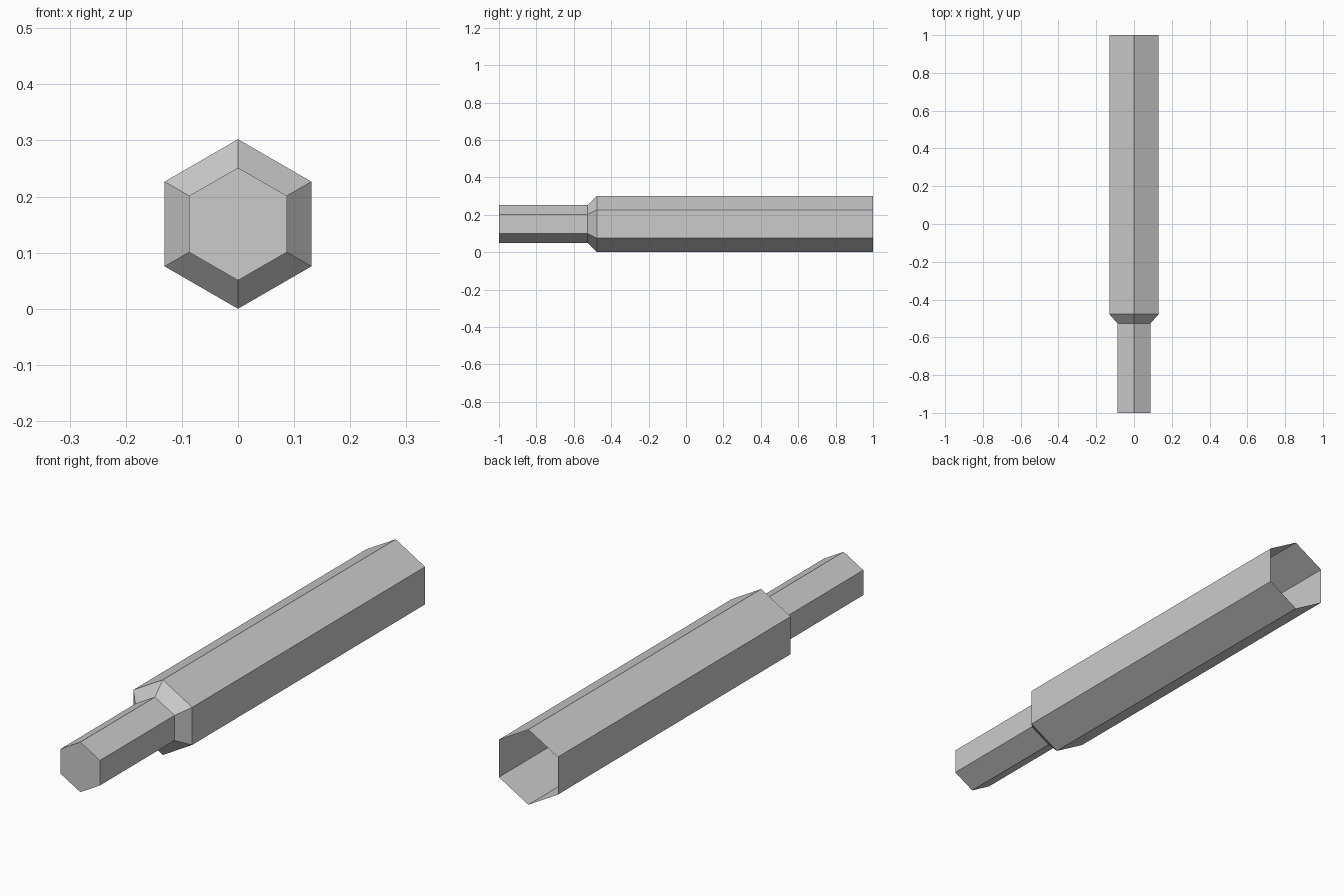
import bpy, bmesh
from math import sin, cos, pi

cube = bpy.data.objects.get("Cube")
if cube:
    bpy.data.objects.remove(cube, do_unlink=True)

# Plain grey metal
grey = bpy.data.materials.new("grey_metal")
grey.use_nodes = True
grey.diffuse_color = (0.6, 0.6, 0.6, 1)
grey.node_tree.nodes["Principled BSDF"].inputs["Base Color"].default_value = (0.6, 0.6, 0.6, 1)

SIDES = 6
SHAFT_R, SOCKET_R = 0.1005, 0.151


def hex_loft(name, sections, cap_front=False):
    """Skin hexagons given as (y, radius), points up, from front to back."""
    bm = bmesh.new()
    rings = [[bm.verts.new((r * sin(2 * pi * i / SIDES), y,
                            SOCKET_R + r * cos(2 * pi * i / SIDES)))
              for i in range(SIDES)] for y, r in sections]
    for a, b in zip(rings, rings[1:]):
        for i in range(SIDES):
            j = (i + 1) % SIDES
            bm.faces.new((a[i], b[i], b[j], a[j]))
    if cap_front:
        bm.faces.new(rings[0])
    mesh = bpy.data.meshes.new(name)
    bm.to_mesh(mesh)
    bm.free()
    mesh.materials.append(grey)
    obj = bpy.data.objects.new(name, mesh)
    bpy.context.collection.objects.link(obj)
    return obj


# Closed drive shaft, tapered shoulder and open-ended socket tube
hex_loft("drive_shaft", [(-1, SHAFT_R), (-0.527, SHAFT_R)], cap_front=True)
hex_loft("shoulder", [(-0.527, SHAFT_R), (-0.477, SOCKET_R)])
hex_loft("socket_tube", [(-0.477, SOCKET_R), (1, SOCKET_R)])
